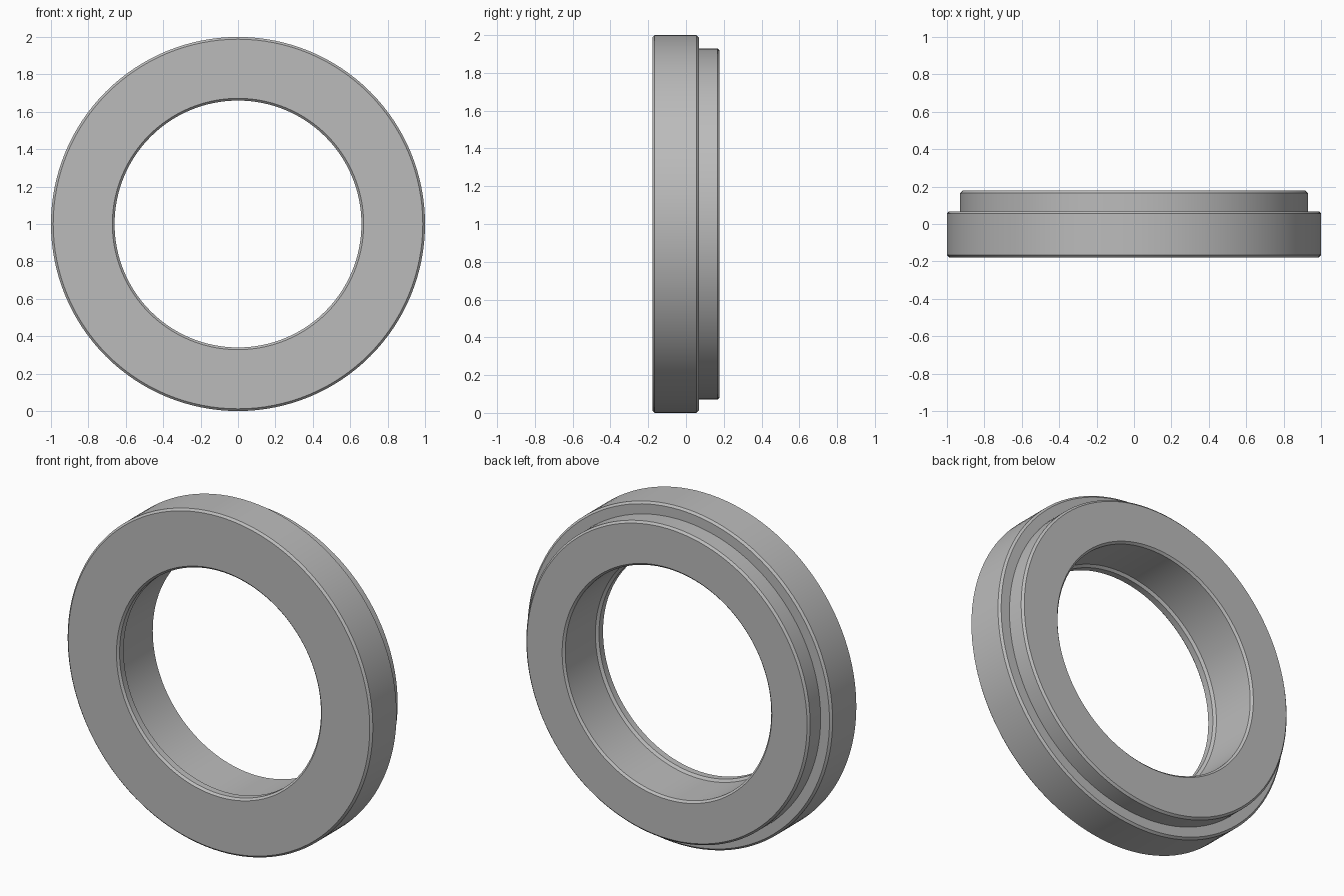
import bpy, bmesh, math
from mathutils import Matrix, Vector

cube = bpy.data.objects.get("Cube")
if cube:
    bpy.data.objects.remove(cube, do_unlink=True)

metal = bpy.data.materials.new("grey metal")
metal.use_nodes = True
GREY = (0.5, 0.5, 0.5, 1)
metal.diffuse_color = GREY
metal.node_tree.nodes["Principled BSDF"].inputs["Base Color"].default_value = GREY

# Main dimensions
FRONT, STEP, BACK = -0.178, 0.068, 0.178
R_OUT, R_STEP, R_LIP, R_BORE = 1.0, 0.93, 0.66, 0.675
C = 0.012            # edge chamfer
LIP = FRONT + 0.05   # end of the narrow front lip

# Closed cross-section as (radius, y)
profile = [
    (R_LIP + C, FRONT), (R_OUT - C, FRONT), (R_OUT, FRONT + C),
    (R_OUT, STEP - C), (R_OUT - C, STEP), (R_STEP, STEP),
    (R_STEP, BACK - C), (R_STEP - C, BACK), (R_BORE + C, BACK),
    (R_BORE, BACK - C), (R_BORE, LIP + C), (R_LIP, LIP),
    (R_LIP, FRONT + C),
]

# Turn the section around the ring's axis
SEGMENTS = 128
bm = bmesh.new()
rings = []
for i in range(SEGMENTS):
    turn = Matrix.Rotation(math.tau * i / SEGMENTS, 3, 'Y')
    rings.append([bm.verts.new(turn @ Vector((r, y, 0))) for r, y in profile])
for i, ring in enumerate(rings):
    after = rings[(i + 1) % SEGMENTS]
    for j in range(len(profile)):
        k = (j + 1) % len(profile)
        bm.faces.new((ring[j], ring[k], after[k], after[j]))
bmesh.ops.recalc_face_normals(bm, faces=bm.faces)

mesh = bpy.data.meshes.new("stepped_ring")
bm.to_mesh(mesh)
bm.free()
mesh.materials.append(metal)
ring_obj = bpy.data.objects.new("stepped_ring", mesh)
ring_obj.location.z = R_OUT
bpy.context.collection.objects.link(ring_obj)

# Smooth round walls, crisp chamfers
bpy.ops.object.select_all(action='DESELECT')
ring_obj.select_set(True)
bpy.context.view_layer.objects.active = ring_obj
bpy.ops.object.shade_smooth_by_angle(angle=math.radians(30))
